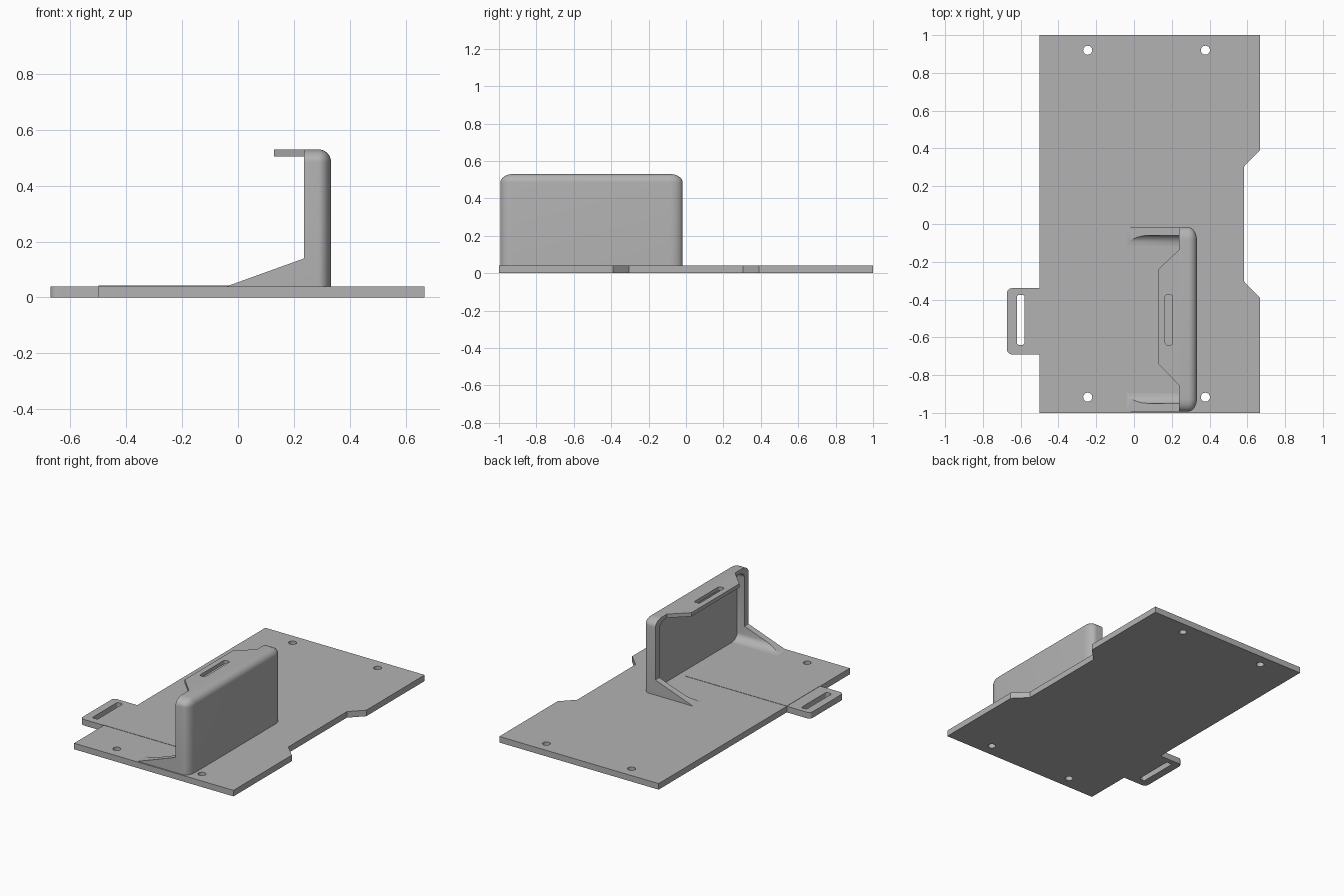
import bpy, bmesh, math
from mathutils import Vector

cube = bpy.data.objects.get("Cube")
if cube:
    bpy.data.objects.remove(cube, do_unlink=True)

grey = bpy.data.materials.new("plain grey")
grey.use_nodes = True
colour = (0.45, 0.45, 0.45, 1)
grey.diffuse_color = colour
grey.node_tree.nodes["Principled BSDF"].inputs["Base Color"].default_value = colour


def make(name, bm):
    bmesh.ops.recalc_face_normals(bm, faces=bm.faces)
    mesh = bpy.data.meshes.new(name)
    bm.to_mesh(mesh)
    bm.free()
    mesh.materials.append(grey)
    obj = bpy.data.objects.new(name, mesh)
    bpy.context.collection.objects.link(obj)
    return obj


def extruded(points, vector, rounded=(), radius=0.02):
    """Closed outline, with chosen corners rounded, swept along a vector."""
    bm = bmesh.new()
    verts = [bm.verts.new(p) for p in points]
    bm.faces.new(verts)
    if rounded:
        bmesh.ops.bevel(bm, geom=[verts[i] for i in rounded], offset=radius,
                        segments=6, profile=0.5, affect='VERTICES')
    out = bmesh.ops.extrude_face_region(bm, geom=bm.faces[:])
    moved = [g for g in out["geom"] if isinstance(g, bmesh.types.BMVert)]
    bmesh.ops.translate(bm, verts=moved, vec=vector)
    return bm


def slab(name, outline, z0, z1, rounded=(), radius=0.02):
    return make(name, extruded([(x, y, z0) for x, y in outline],
                               (0, 0, z1 - z0), rounded, radius))


def rect(x0, x1, y0, y1):
    return [(x0, y0), (x1, y0), (x1, y1), (x0, y1)]


def select_only(obj):
    bpy.ops.object.select_all(action='DESELECT')
    obj.select_set(True)
    bpy.context.view_layer.objects.active = obj


def cut(obj, cutter):
    cutter.hide_render = True
    mod = obj.modifiers.new("cut", 'BOOLEAN')
    mod.operation = 'DIFFERENCE'
    mod.solver = 'EXACT'
    mod.object = cutter
    select_only(obj)
    bpy.ops.object.modifier_apply(modifier=mod.name)
    bpy.data.objects.remove(cutter, do_unlink=True)


THICK = 0.04
SLOT_Y = (-0.64, -0.375)

# Base plate with side tab and a shallow notch in the opposite edge
outline = [(-0.5, -1), (0.667, -1), (0.667, -0.39), (0.583, -0.305),
           (0.583, 0.305), (0.667, 0.39), (0.667, 1), (-0.5, 1),
           (-0.5, -0.34), (-0.672, -0.34), (-0.672, -0.69), (-0.5, -0.69)]
base = slab("base_plate", outline, 0, THICK, rounded=(9, 10), radius=0.025)
cut(base, slab("tab_slot_cutter", rect(-0.62, -0.58, *SLOT_Y), -0.1, 0.1,
               range(4), 0.012))
for x in (-0.245, 0.378):
    for y in (-0.917, 0.92):
        hole = bmesh.new()
        bmesh.ops.create_cone(hole, cap_ends=True, segments=24, radius1=0.024,
                              radius2=0.024, depth=0.3)
        bmesh.ops.translate(hole, verts=hole.verts, vec=(x, y, 0))
        cut(base, make("screw_hole_cutter", hole))

# Faint strip continuing the tab across the plate
slab("tab_strip", rect(-0.5, 0.25, -0.69, -0.34), THICK, THICK + 0.002)

# Upright hood with sloping feet, rounded on its outer edges
Y0, Y1, FRONT, TOP = -0.992, -0.018, 0.333, 0.53
STRETCH = 1.5
side = [(-0.04, THICK), (FRONT, THICK), (FRONT, TOP), (0.237, TOP), (0.237, 0.14)]
bm = extruded([(x, Y0 / STRETCH, z) for x, z in side],
              (0, (Y1 - Y0) / STRETCH, 0))


def outer(edge):
    a, b = (v.co for v in edge.verts)
    on_top = min(a.z, b.z) > TOP - 0.001
    on_front = min(a.x, b.x) > FRONT - 0.001
    along_y = abs(a.y - b.y) > 0.1
    if along_y:
        return on_top and on_front
    return on_top or on_front


bmesh.ops.bevel(bm, geom=[e for e in bm.edges if outer(e)], offset=0.045,
                segments=8, profile=0.5, affect='EDGES', clamp_overlap=True)
bmesh.ops.scale(bm, verts=bm.verts, vec=(1, STRETCH, 1))
hood = make("hood", bm)

# Hollow of the hood: rounded opening leaving thin walls and fillets
opening = [(-0.3, y / STRETCH, z) for y, z in
           ((-0.95, THICK - 0.001), (-0.06, THICK - 0.001),
            (-0.06, 0.505), (-0.95, 0.505))]
bm = extruded(opening, (0.59, 0, 0), range(4), 0.045)
bmesh.ops.scale(bm, verts=bm.verts, vec=(1, STRETCH, 1))
cut(hood, make("hollow_cutter", bm))

# Tapered top lip with a strap slot
lip = slab("top_lip", [(0.24, -0.855), (0.24, -0.135), (0.128, -0.24),
                       (0.128, -0.74)], 0.505, TOP)
cut(lip, slab("lip_slot_cutter", rect(0.165, 0.205, *SLOT_Y), 0.4, 0.6,
              range(4), 0.012))

for obj in (base, hood, lip):
    select_only(obj)
    bpy.ops.object.shade_smooth_by_angle(angle=math.radians(30))
